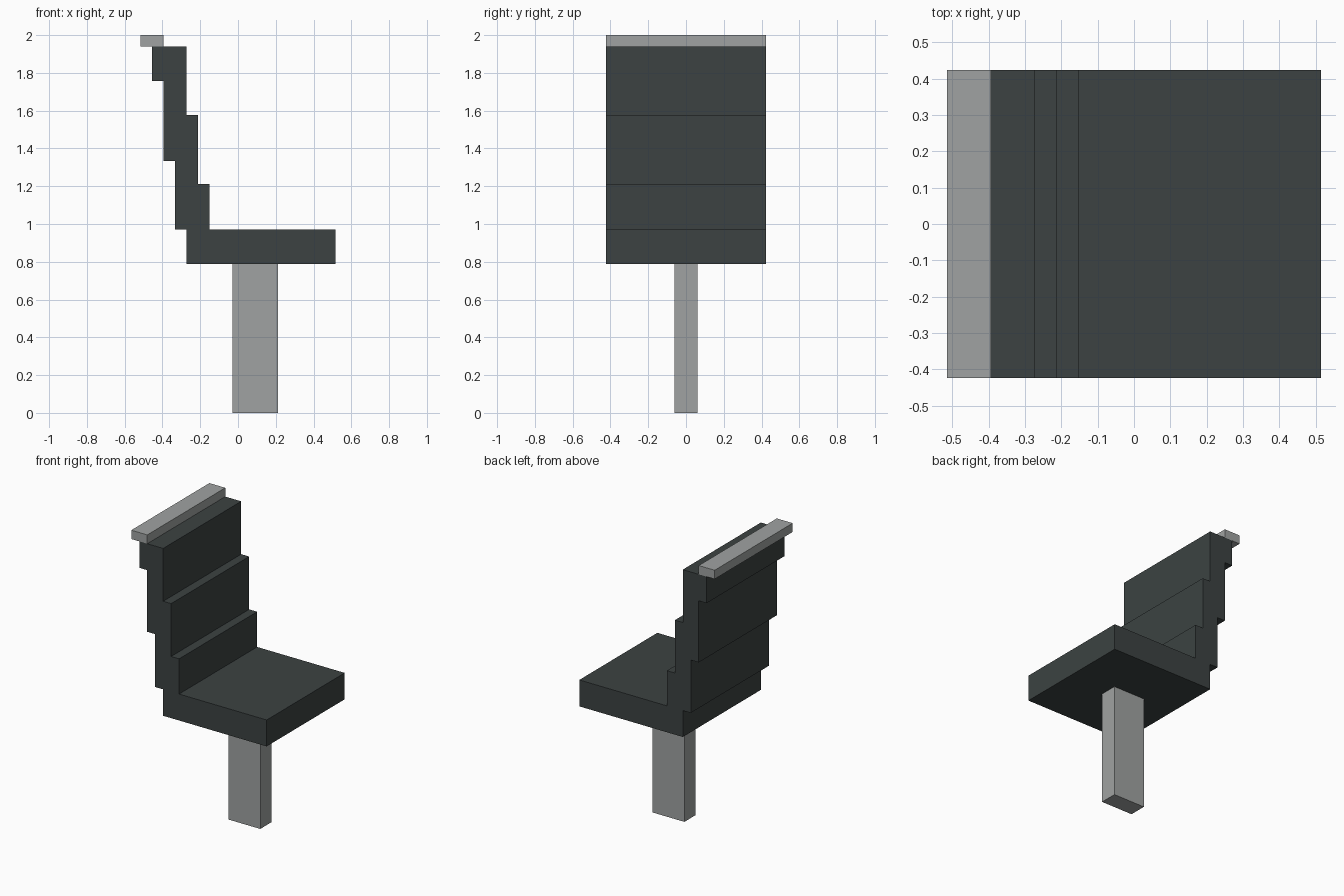
import bpy
import bmesh

U = 2 / 33  # grid module: the chair is 33 modules tall

cube = bpy.data.objects.get("Cube")
if cube:
    bpy.data.objects.remove(cube, do_unlink=True)


def make_material(name, color):
    mat = bpy.data.materials.new(name)
    mat.use_nodes = True
    mat.diffuse_color = color
    mat.node_tree.nodes["Principled BSDF"].inputs["Base Color"].default_value = color
    return mat


def extrude_profile(name, points, half_depth, mat):
    """Extrude a side profile of (x, z) modules along y, centred on y = 0."""
    bm = bmesh.new()
    face = bm.faces.new([bm.verts.new((x * U, -half_depth * U, z * U)) for x, z in points])
    result = bmesh.ops.extrude_face_region(bm, geom=[face])
    moved = [v for v in result["geom"] if isinstance(v, bmesh.types.BMVert)]
    bmesh.ops.translate(bm, verts=moved, vec=(0, 2 * half_depth * U, 0))
    bmesh.ops.recalc_face_normals(bm, faces=bm.faces)
    mesh = bpy.data.meshes.new(name)
    bm.to_mesh(mesh)
    bm.free()
    mesh.materials.append(mat)
    obj = bpy.data.objects.new(name, mesh)
    bpy.context.collection.objects.link(obj)
    return obj


def box_profile(x0, x1, z0, z1):
    return [(x0, z0), (x1, z0), (x1, z1), (x0, z1)]


charcoal = make_material("charcoal", (0.045, 0.055, 0.054, 1))
grey = make_material("grey metal", (0.35, 0.365, 0.36, 1))

# Seat and stepped backrest as one continuous shell
front_steps = [(-2.5, 16), (-2.5, 20), (-3.5, 20), (-3.5, 26), (-4.5, 26), (-4.5, 32)]
rear_steps = [(-7.5, 32), (-7.5, 29), (-6.5, 29), (-6.5, 22), (-5.5, 22), (-5.5, 16), (-4.5, 16)]
seat_outline = [(-4.5, 13), (8.5, 13), (8.5, 16)] + front_steps + rear_steps
extrude_profile("seat_and_backrest", seat_outline, 7, charcoal)

# Grab rail overhanging the top of the backrest
extrude_profile("grab_rail", box_profile(-8.5, -6.5, 32, 33), 7, grey)

# Pedestal under the seat
extrude_profile("pedestal", box_profile(-0.5, 3.5, 0, 13), 1, grey)
